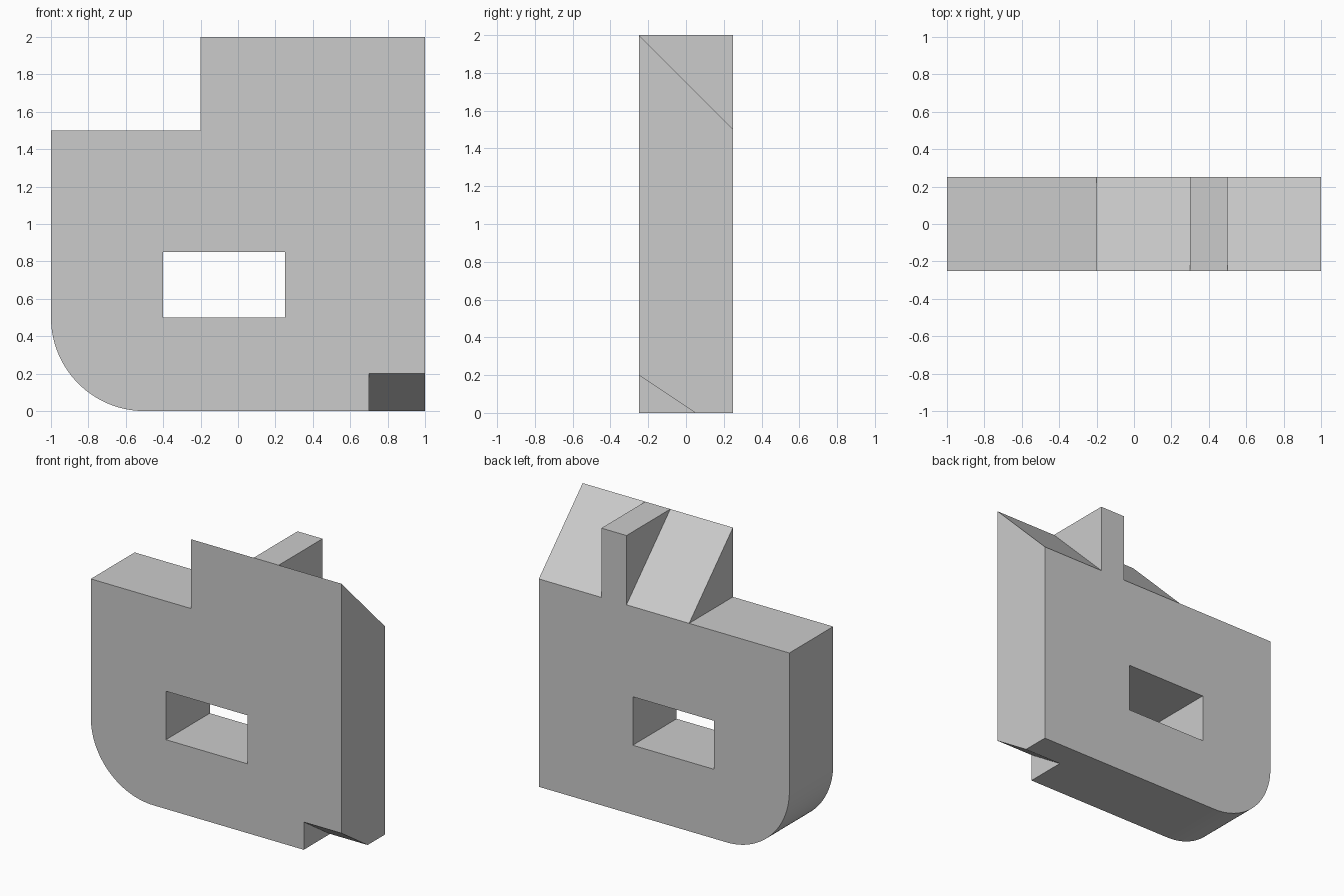
import bpy
import bmesh
from math import pi, sin, cos
from mathutils import Vector

default_cube = bpy.data.objects.get("Cube")
if default_cube:
    bpy.data.objects.remove(default_cube, do_unlink=True)

# Single plain material
grey = bpy.data.materials.new("light grey")
grey.use_nodes = True
colour = (0.6, 0.6, 0.6, 1.0)
grey.diffuse_color = colour
grey.node_tree.nodes["Principled BSDF"].inputs["Base Color"].default_value = colour

HALF = 0.25      # half thickness of the plate
RADIUS = 0.5     # rounded lower corner
STEPS = 32
OVER = 0.1       # how far cutters overshoot


def prism(name, profile, axis, start, end):
    """Extrude a profile along x (profile is y, z) or along y (profile is x, z)."""
    def place(p, depth):
        return (depth, p[0], p[1]) if axis == "x" else (p[0], depth, p[1])

    bm = bmesh.new()
    face = bm.faces.new([bm.verts.new(place(p, start)) for p in profile])
    grown = bmesh.ops.extrude_face_region(bm, geom=[face])["geom"]
    shift = Vector(place((0, 0), end - start))
    bmesh.ops.translate(bm, vec=shift,
                        verts=[v for v in grown if isinstance(v, bmesh.types.BMVert)])
    bmesh.ops.recalc_face_normals(bm, faces=bm.faces)
    mesh = bpy.data.meshes.new(name)
    bm.to_mesh(mesh)
    bm.free()
    mesh.materials.append(grey)
    obj = bpy.data.objects.new(name, mesh)
    bpy.context.collection.objects.link(obj)
    return obj


def cut(target, cutter):
    """Subtract a cutter and remove it."""
    cutter.hide_render = True
    mod = target.modifiers.new("cut", "BOOLEAN")
    mod.operation = "DIFFERENCE"
    mod.solver = "EXACT"
    mod.object = cutter
    bpy.context.view_layer.objects.active = target
    bpy.ops.object.modifier_apply(modifier=mod.name)
    bpy.data.objects.remove(cutter, do_unlink=True)


# Plate outline: stepped top, rounded lower corner
arc = [(RADIUS - 1 - RADIUS * cos(t), RADIUS - RADIUS * sin(t))
       for t in (pi / 2 * i / STEPS for i in range(STEPS + 1))]
outline = arc + [(1, 0), (1, 2), (-0.2, 2), (-0.2, 1.5), (-1, 1.5)]
plate = prism("bracket_plate", outline, "y", -HALF, HALF)

# Rectangular window through the plate
window = [(-0.4, 0.5), (0.25, 0.5), (0.25, 0.85), (-0.4, 0.85)]
cut(plate, prism("window_cutter", window, "y", -HALF - OVER, HALF + OVER))

# Sloped back of the upper block, leaving a rib between the two cuts
slope = [(-HALF - OVER, 2 + OVER), (HALF + OVER, 1.5 - OVER), (HALF + OVER, 2 + OVER)]
for start, end in ((-0.2, 0.3), (0.5, 1 + OVER)):
    cut(plate, prism("slope_cutter", slope, "x", start, end))

# Slanted notch under the front lower corner
rise = 0.2 / 0.3
notch = [(-HALF - OVER, 0.2 + OVER * rise), (0.05 + OVER, -OVER * rise),
         (-HALF - OVER, -OVER * rise)]
cut(plate, prism("notch_cutter", notch, "x", 0.7, 1 + OVER))

# Smooth rounded corner, crisp edges elsewhere
bpy.ops.object.select_all(action="DESELECT")
plate.select_set(True)
bpy.context.view_layer.objects.active = plate
bpy.ops.object.shade_smooth_by_angle(angle=pi / 6)
